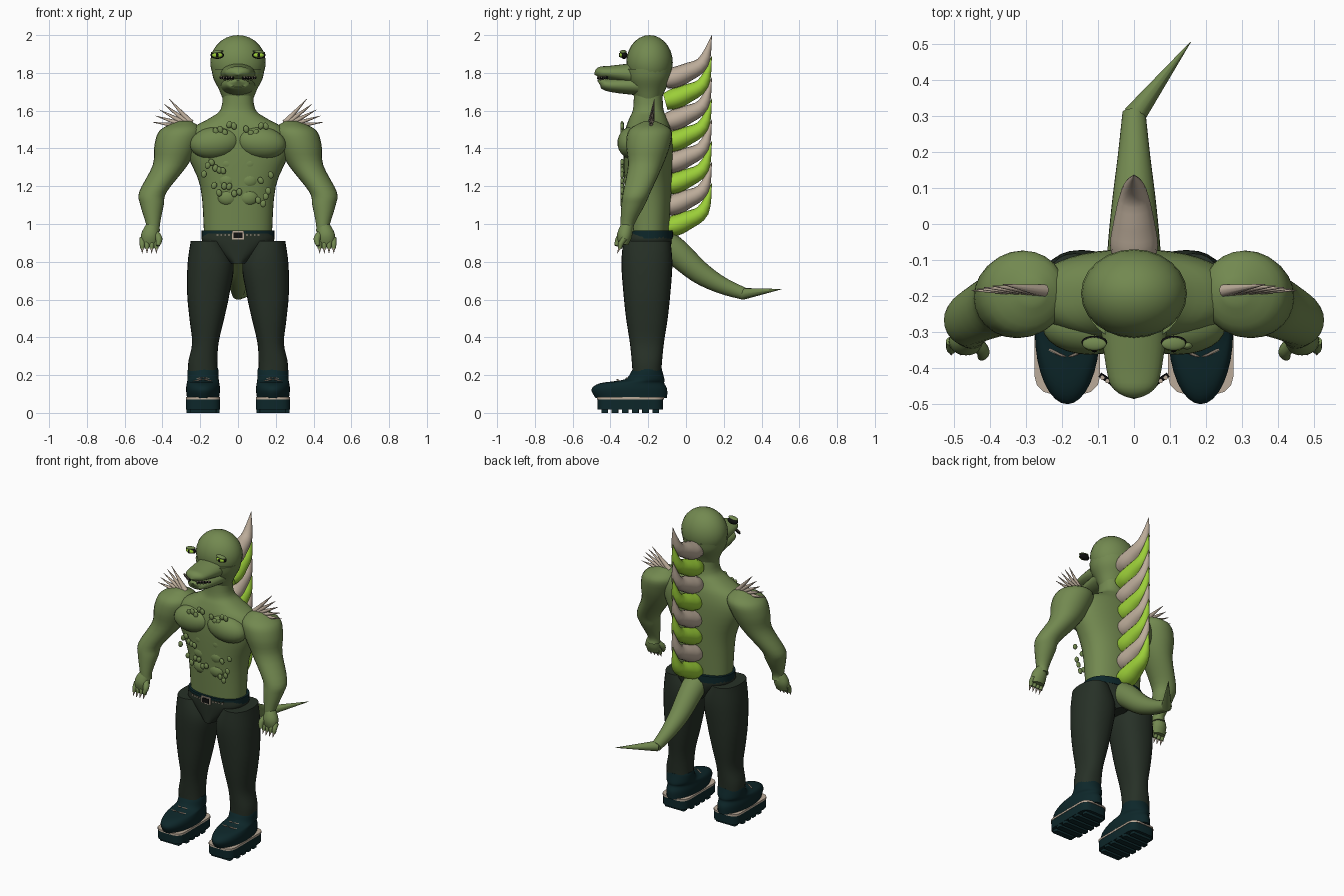
import bpy, bmesh, math, random
from mathutils import Vector, Matrix

random.seed(4)
cube = bpy.data.objects.get("Cube")
if cube:
    bpy.data.objects.remove(cube, do_unlink=True)


def material(name, *color):
    mat = bpy.data.materials.new(name)
    mat.use_nodes = True
    mat.diffuse_color = (*color, 1)
    mat.node_tree.nodes["Principled BSDF"].inputs["Base Color"].default_value = (*color, 1)
    return mat


SKIN = material("olive skin", .17, .25, .08)
LIME = material("lime", .33, .62, .04)
BONE = material("bone", .5, .41, .32)
CLOTH = material("dark trousers", .02, .03, .02)
TEAL = material("dark teal leather", .004, .02, .023)
BLACK = material("black", .005, .005, .005)


def finish(name, bm, mat):
    bmesh.ops.recalc_face_normals(bm, faces=bm.faces)
    mesh = bpy.data.meshes.new(name)
    bm.to_mesh(mesh)
    bm.free()
    mesh.materials.append(mat)
    obj = bpy.data.objects.new(name, mesh)
    bpy.context.collection.objects.link(obj)
    bpy.ops.object.select_all(action="DESELECT")
    obj.select_set(True)
    bpy.context.view_layer.objects.active = obj
    bpy.ops.object.shade_smooth_by_angle(angle=math.radians(40))


def spline(points, steps):
    """Smooth curve through the given sections."""
    points = [Vector(p) for p in points]
    curve = []
    for i, (start, end) in enumerate(zip(points, points[1:])):
        before = points[max(i - 1, 0)]
        after = points[min(i + 2, len(points) - 1)]
        leave, arrive = (end - before) / 2, (after - start) / 2
        for k in range(steps):
            t = k / steps
            ease = t * t * (3 - 2 * t)
            curve.append(start.lerp(end, ease) + leave * t * (1 - t) ** 2 - arrive * t * t * (1 - t))
    return curve + [points[-1]]


def loft(name, mat, sections, sides=24, steps=4, level=False, power=2, mirror=1):
    """Skin sections of (x, y, z, half width, half depth); level keeps the rings horizontal."""
    sections = spline(sections, steps)
    centers = [Vector((sec[0] * mirror, sec[1], sec[2])) for sec in sections]
    last = len(centers) - 1
    bm = bmesh.new()
    rings = []
    for i, center in enumerate(centers):
        along = centers[min(i + 1, last)] - centers[max(i - 1, 0)]
        along = Vector((0, 0, 1)) if level else along.normalized()
        across = (Vector((1, 0, 0)) - along * along.x).normalized()
        width = across * max(sections[i][3], .001)
        depth = along.cross(across) * max(sections[i][4], .001)
        ring = []
        for k in range(sides):
            angle = math.tau * k / sides
            c, s = math.cos(angle), math.sin(angle)
            c = math.copysign(abs(c) ** (2 / power), c)
            s = math.copysign(abs(s) ** (2 / power), s)
            ring.append(bm.verts.new(center + width * c + depth * s))
        rings.append(ring)
    for low, high in zip(rings, rings[1:]):
        for k in range(sides):
            bm.faces.new((low[k - 1], low[k], high[k], high[k - 1]))
    bm.faces.new(rings[0])
    bm.faces.new(rings[-1])
    finish(name, bm, mat)


def tube(name, mat, points, **options):
    """Round loft along points of (x, y, z, radius)."""
    loft(name, mat, [(*point, point[-1]) for point in points], **options)


def spike(name, mat, base, tip, radius, mirror=1):
    tube(name, mat, [(*base, radius), (*tip, 0)], sides=10, steps=1, mirror=mirror)


def place(center, size, tilt=0):
    return Matrix.Translation(center) @ Matrix.Rotation(tilt, 4, "Y") @ Matrix.Diagonal((*size, 1))


def ball(name, mat, center, radii, tilt=0):
    bm = bmesh.new()
    bmesh.ops.create_uvsphere(bm, u_segments=24, v_segments=14, radius=1, matrix=place(center, radii, tilt))
    finish(name, bm, mat)


def box(name, mat, center, size, rounding=0):
    bm = bmesh.new()
    bmesh.ops.create_cube(bm, size=1, matrix=place(center, size))
    if rounding:
        upright = [e for e in bm.edges if abs(e.verts[0].co.z - e.verts[1].co.z) > .001]
        bmesh.ops.bevel(bm, geom=upright, offset=rounding, segments=3, affect="EDGES", profile=.5)
    finish(name, bm, mat)


# Torso, neck and head
loft("torso", SKIN, [(0, -.2, z, width, depth) for z, width, depth in (
    (.95, .18, .11), (1.2, .2, .125), (1.4, .28, .13), (1.5, .25, .12),
    (1.56, .15, .1), (1.61, .09, .08), (1.72, .08, .075))], sides=40, level=True, power=2.3)
loft("jaw_line", SKIN, [(0, -.2, z, width, width - .01) for z, width in (
    (1.66, .08), (1.71, .1), (1.77, .13), (1.82, .14))], sides=32, level=True)
ball("skull", SKIN, (0, -.193, 1.855), (.147, .123, .145))

# Snout in two halves
loft("upper_snout", SKIN, [(0, -.22, 1.79, .1, .07), (0, -.4, 1.8, .077, .038),
                           (0, -.46, 1.8, .055, .03), (0, -.485, 1.79, 0, 0)])
loft("lower_jaw", SKIN, [(0, -.2, 1.735, .1, .06), (0, -.4, 1.735, .068, .036),
                         (0, -.44, 1.75, .05, .025), (0, -.47, 1.76, 0, 0)])

# Tail, with a kinked tip
tube("tail", SKIN, [(0, -.12, .9, .075), (0, -.05, .85, .072), (0, .07, .745, .06),
                    (0, .19, .675, .045), (0, .31, .63, .032)])
spike("tail_tip", SKIN, (0, .3, .63), (.157, .505, .655), .032)

# Back spines, alternating in colour
for i in range(8):
    tip = 2 - .112 * i
    loft(f"back_spine_{i}", LIME if i % 2 else BONE, [
        (0, -.11, tip - .24, .055, .045), (0, -.06, tip - .225, .066, .055), (0, 0, tip - .2, .058, .05),
        (0, .09, tip - .145, .036, .034), (0, .137, tip, 0, 0)], sides=16)

# Hips and belt
loft("hips", CLOTH, [(0, -.2, z, width, .128) for z, width in (
    (.95, .185), (.91, .19), (.86, .13), (.79, .04))], sides=32, level=True, power=2.5)
loft("belt", TEAL, [(0, -.197, z, .193, .13) for z in (.922, .966)], sides=40, steps=1, level=True, power=2.3)
box("buckle_frame", BONE, (0, -.328, .941), (.066, .012, .044))
box("buckle_centre", BLACK, (0, -.333, .941), (.048, .012, .03))

for side, s in (("left", 1), ("right", -1)):
    # Chest and stomach muscles
    ball(side + "_chest_muscle", SKIN, (.12 * s, -.285, 1.43), (.135, .078, .085), .12 * s)
    for i in range(3):
        ball(f"{side}_stomach_muscle_{i}", SKIN, (.055 * s, -.295, 1.14 + .09 * i), (.055, .034, .046))

    # Mouth edge and teeth
    corner, front = Vector((.095, -.418, 1.775)), Vector((.025, -.465, 1.772))
    tube(side + "_mouth", BLACK, [(*front, .008), (*corner, .007)], sides=8, mirror=s)
    for i in range(5):
        root = front.lerp(corner, (i + .5) / 5) + Vector((0, -.004, .008))
        spike(f"{side}_tooth_{i}", BONE, root, root - Vector((0, 0, .02)), .006, s)

    # Eye, standing out on its lids
    x, z = .11 * s, 1.894
    ball(side + "_eye_socket", BLACK, (x, -.328, z), (.036, .018, .02))
    ball(side + "_eye", LIME, (x, -.341, z), (.028, .012, .014))
    ball(side + "_pupil", BLACK, (x, -.352, z), (.007, .004, .011))
    ball(side + "_eyelid", SKIN, (x, -.333, z + .017), (.034, .018, .009), .15 * s)

    # Arm and hand
    tube(side + "_arm", SKIN, [(.28, -.19, 1.545, .03), (.3, -.19, 1.5, .11), (.325, -.2, 1.42, .117),
                               (.36, -.215, 1.31, .092), (.45, -.26, 1.17, .073), (.455, -.28, 1.1, .062),
                               (.45, -.31, 1, .037), (.45, -.31, .96, .037)], level=True, mirror=s)
    loft(side + "_palm", SKIN, [(.45, -.31, 1, .03, .03), (.465, -.325, .94, .048, .04),
                                (.468, -.33, .89, .04, .025)], mirror=s)
    tube(side + "_thumb", SKIN, [(.435, -.33, .95, .018), (.418, -.355, .92, .018),
                                 (.424, -.37, .885, .01)], sides=12, mirror=s)
    for i in range(4):
        x = .432 + .025 * i
        tube(f"{side}_finger_{i}", SKIN, [(x, -.325, .925, .015), (x, -.345, .895, .014), (x, -.35, .87, .011)],
             sides=12, mirror=s)
        spike(f"{side}_claw_{i}", BONE, (x, -.35, .878), (x, -.364, .845), .009, s)

    # Fan of shoulder spikes
    for i in range(5):
        base = Vector((.25 + .008 * i, -.185, 1.535 - .005 * i))
        angle = math.radians(48 - 10 * i)
        reach = Vector((math.cos(angle), .1 - .1 * i / 4, math.sin(angle))) * .17
        spike(f"{side}_shoulder_spike_{i}", BONE, base, base + reach, .018, s)

    # Trouser leg
    loft(side + "_trouser_leg", CLOTH, [(x, -.207, z, width, depth) for x, z, width, depth in (
        (.165, .91, .085, .125), (.145, .79, .122, .135), (.157, .63, .112, .124), (.165, .5, .092, .11),
        (.173, .37, .07, .09), (.186, .27, .077, .08), (.186, .2, .077, .075))],
        sides=28, level=True, power=2.3, mirror=s)

    # Shoe on a thick treaded sole
    x = .185
    loft(side + "_shoe", TEAL, [(x, -.29, .08, .085, .19), (x, -.3, .125, .09, .2), (x, -.285, .157, .086, .17),
                                (x, -.22, .177, .083, .106), (x, -.207, .22, .082, .082),
                                (x, -.205, .237, .078, .076)], sides=32, level=True, mirror=s)
    box(side + "_midsole", BONE, (x * s, -.295, .078), (.182, .355, .012), .05)
    box(side + "_sole", TEAL, (x * s, -.295, .045), (.178, .345, .056), .045)
    for i in range(6):
        narrow = i in (0, 5)
        box(f"{side}_tread_{i}", TEAL, (x * s, -.43 + .054 * i, .014), (.14 if narrow else .176, .036, .028), .006)
    for i in range(2):
        y, z = -.318 - .05 * i, .186 - .008 * i
        tube(f"{side}_lace_{i}", BONE, [(x - .05, y + .02, z - .012, .004), (x, y, z, .004),
                                        (x + .05, y + .02, z - .012, .004)], sides=8, mirror=s)
    for i in range(4):
        box(f"{side}_belt_stud_{i}", BONE, (s * (.048 + .02 * i), -.326 + .004 * i, .941), (.009, .009, .006))

# Raised scales scattered over patches of (name, count, left and right limit, bottom, top)
for patch, count, start, end, bottom, top in (
        ("right_chest", 5, -.13, -.01, 1.48, 1.53), ("left_chest", 5, .03, .16, 1.47, 1.53),
        ("right_rib", 6, -.19, -.07, 1.23, 1.34), ("lower_stomach", 6, -.14, .02, 1.11, 1.21),
        ("left_stomach", 6, .1, .18, 1.1, 1.26)):
    for i in range(count):
        x = start + (end - start) * (i + .5) / count
        z = random.uniform(bottom, top)
        ball(f"{patch}_scale_{i}", SKIN, (x, -.338, z), (.015, .01, .019), random.uniform(-.5, .5))
